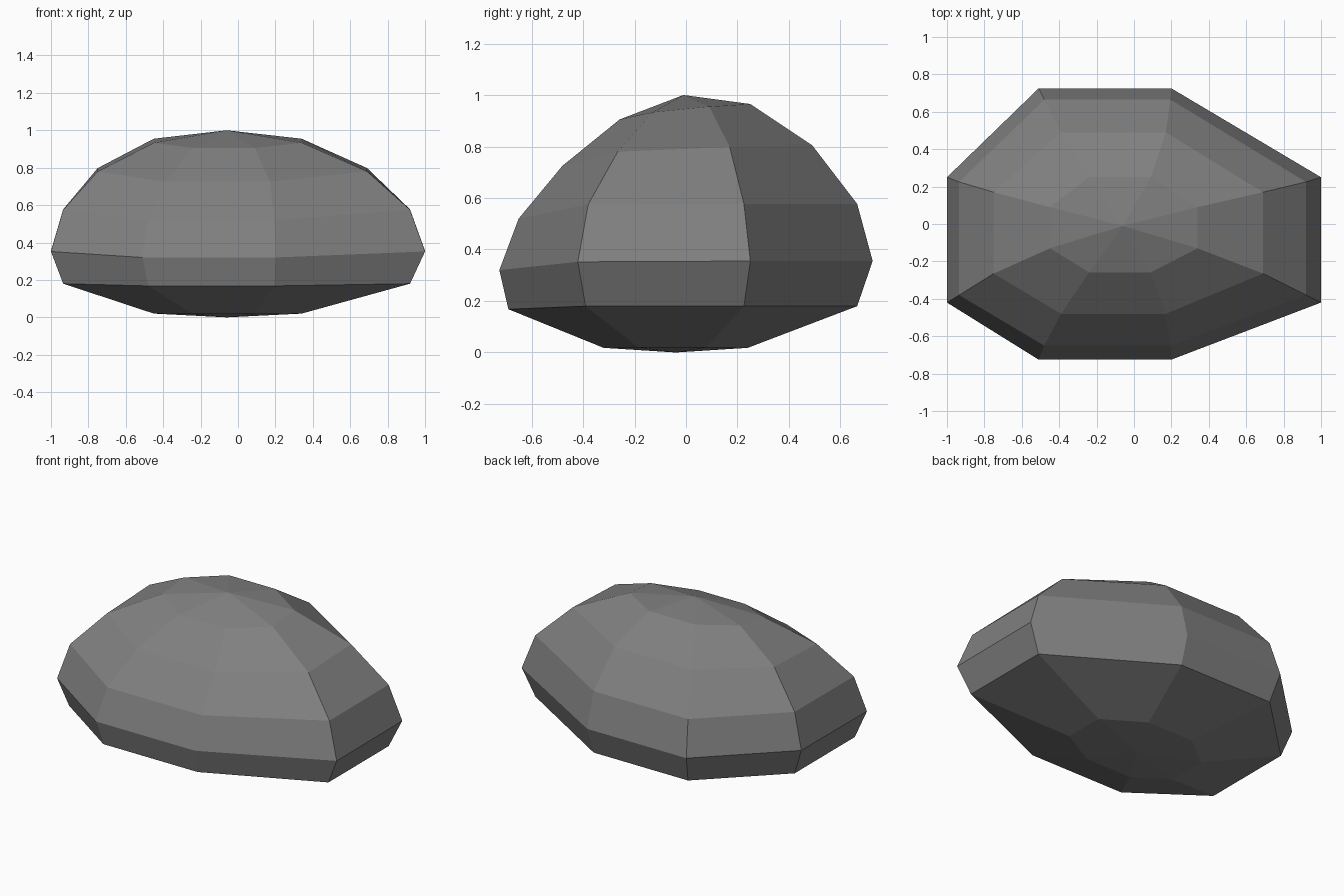
import bpy, bmesh

if "Cube" in bpy.data.objects:
    bpy.data.objects.remove(bpy.data.objects["Cube"])

# One grey stone colour
stone = bpy.data.materials.new("stone grey")
stone.diffuse_color = (0.215, 0.215, 0.215, 1)
stone.use_nodes = True
stone.node_tree.nodes["Principled BSDF"].inputs["Base Color"].default_value = stone.diffuse_color

# Eight-sided rings, bottom to top:
# x left, x mid-left, x mid-right, x right | y front, y side-front, y side-back, y back
# | z front, z side-front, z side-back, z back
rings = [
    (-.45, -.24, .09, .34, -.32, -.185, .08, .24, .018, .02, .02, .018),
    (-.935, -.48, .195, .92, -.69, -.39, .225, .665, .168, .18, .18, .18),
    (-1, -.51, .2, 1, -.725, -.42, .25, .725, .32, .352, .355, .355),
    (-.935, -.48, .195, .92, -.65, -.38, .225, .665, .52, .575, .577, .577),
    (-.75, -.39, .17, .69, -.48, -.265, .17, .49, .725, .78, .798, .805),
    (-.45, -.24, .09, .34, -.258, -.13, .09, .25, .905, .933, .955, .965),
]

bm = bmesh.new()


def ring_verts(r):
    x, y, z = r[:4], r[4:8], r[8:]
    # (x index, y/z index) walking counter-clockwise from the front
    order = [(1, 0), (2, 0), (3, 1), (3, 2), (2, 3), (1, 3), (0, 2), (0, 1)]
    return [bm.verts.new((x[i], y[j], z[j])) for i, j in order]


loops = [ring_verts(r) for r in rings]
bottom = bm.verts.new((-.06, -.04, 0))
top = bm.verts.new((-.06, -.01, 1))

# Bands between rings, fans at both ends
for i in range(8):
    k = (i + 1) % 8
    for a, b in zip(loops, loops[1:]):
        bm.faces.new((a[i], a[k], b[k], b[i]))
    bm.faces.new((bottom, loops[0][k], loops[0][i]))
    bm.faces.new((loops[-1][i], loops[-1][k], top))
bmesh.ops.recalc_face_normals(bm, faces=bm.faces)

mesh = bpy.data.meshes.new("boulder")
bm.to_mesh(mesh)
bm.free()
mesh.materials.append(stone)
bpy.context.collection.objects.link(bpy.data.objects.new("boulder", mesh))
